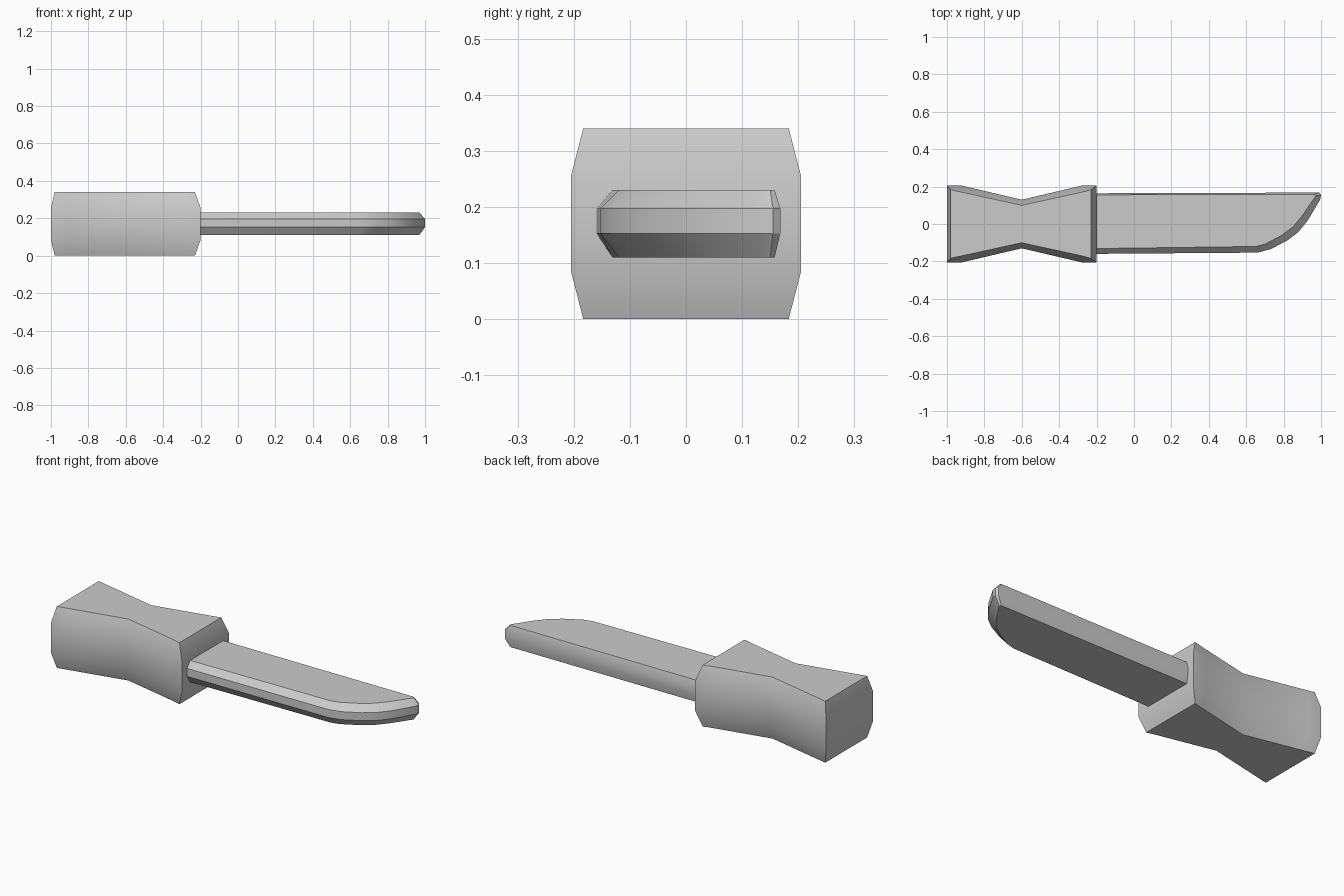
import bpy, bmesh, math

cube = bpy.data.objects.get("Cube")
if cube:
    bpy.data.objects.remove(cube)

grey = bpy.data.materials.new("plain grey")
grey.use_nodes = True
tone = (0.6, 0.6, 0.6, 1)
grey.diffuse_color = tone
grey.node_tree.nodes["Principled BSDF"].inputs["Base Color"].default_value = tone


def bevelled_slab(name, inner, outer, heights):
    """Stack matching outlines: inner at both caps, outer between them."""
    bm = bmesh.new()
    rings = [[bm.verts.new((x, y, z)) for x, y in outline]
             for outline, z in zip((inner, outer, outer, inner), heights)]
    for low, high in zip(rings, rings[1:]):
        for i in range(len(low)):
            j = (i + 1) % len(low)
            bm.faces.new((low[i], low[j], high[j], high[i]))
    bm.faces.new(rings[0][::-1])
    bm.faces.new(rings[-1])
    bmesh.ops.recalc_face_normals(bm, faces=bm.faces)
    mesh = bpy.data.meshes.new(name)
    bm.to_mesh(mesh)
    bm.free()
    mesh.materials.append(grey)
    obj = bpy.data.objects.new(name, mesh)
    bpy.context.collection.objects.link(obj)
    bpy.ops.object.select_all(action="DESELECT")
    obj.select_set(True)
    bpy.context.view_layer.objects.active = obj
    bpy.ops.object.shade_smooth_by_angle(angle=math.radians(30))
    return obj


def mirrored(side):
    return side + [(x, -y) for x, y in reversed(side)]


# Waisted handle
handle_outer = mirrored([(-1, -.205), (-.92, -.205), (-.6, -.13), (-.28, -.205), (-.2, -.205)])
handle_inner = mirrored([(-.98, -.183), (-.92, -.17), (-.6, -.1), (-.28, -.17), (-.23, -.183)])
bevelled_slab("handle", handle_inner, handle_outer, (0, .085, .255, .34))

# Blade with a curved belly, rooted inside the handle
blade_outer = [(-.26, -.16), (.66, -.153), (.73, -.135), (.82, -.088), (.88, -.042),
               (.93, .02), (.995, .13), (1, .155), (.99, .168), (-.26, .164)]
blade_inner = [(-.26, -.132), (.65, -.12), (.7, -.108), (.79, -.06), (.85, -.015),
               (.9, .045), (.965, .14), (.97, .15), (.965, .158), (-.26, .156)]
bevelled_slab("blade", blade_inner, blade_outer, (.11, .153, .197, .23))
